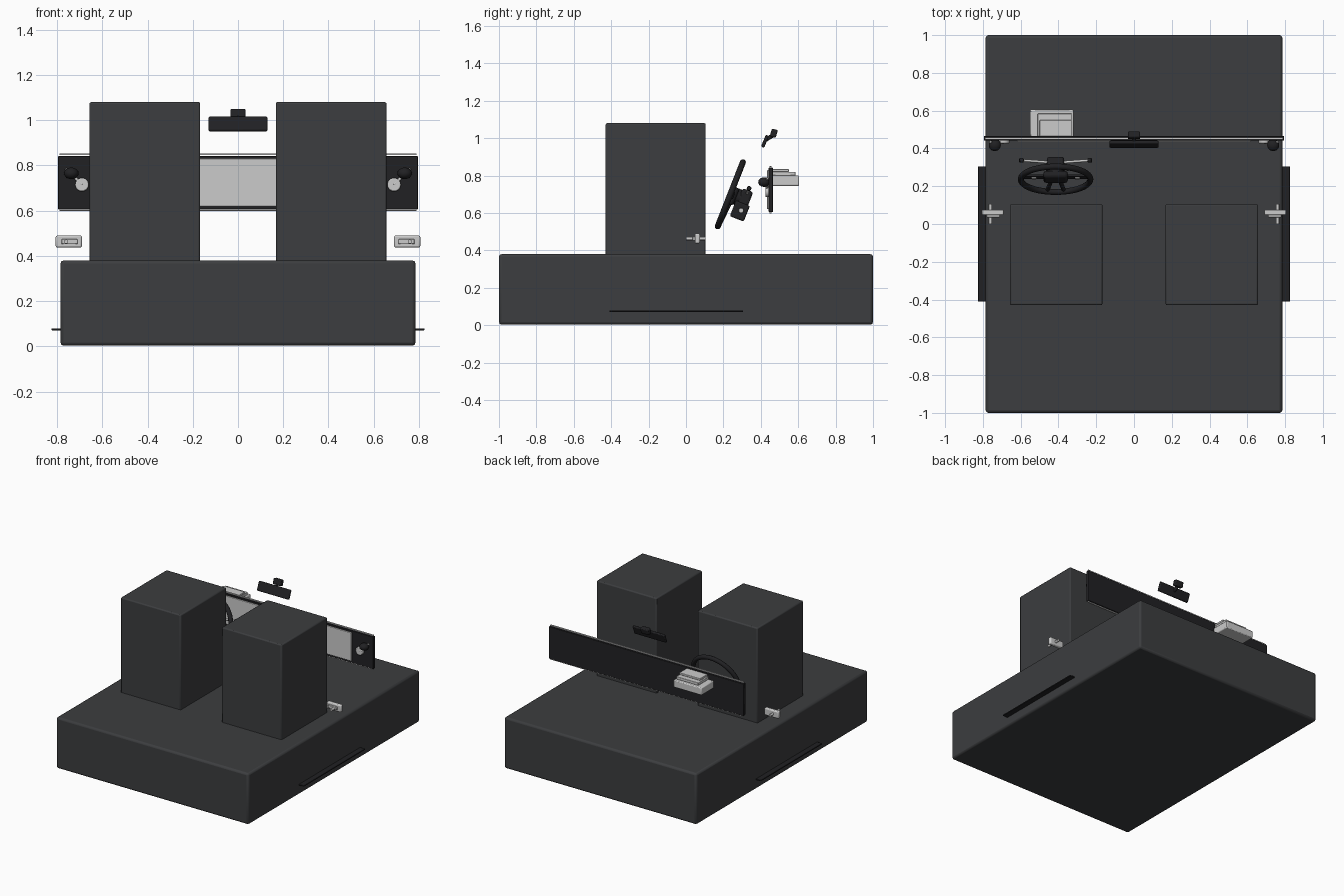
import bpy, math
from mathutils import Matrix, Vector

if "Cube" in bpy.data.objects:
    bpy.data.objects.remove(bpy.data.objects["Cube"])


def material(name, c):
    m = bpy.data.materials.new(name)
    m.diffuse_color = (*c, 1)
    m.use_nodes = True
    m.node_tree.nodes["Principled BSDF"].inputs["Base Color"].default_value = m.diffuse_color
    return m


DARK = material("charcoal", (0.045, 0.047, 0.05))
BLACK = material("black", (0.015, 0.015, 0.017))
LIGHT = material("light_grey", (0.68, 0.68, 0.68))


def finish(o, name, mat, bevel=0, frame=None):
    o.name = name
    o.data.materials.append(mat)
    if bevel:
        b = o.modifiers.new("bevel", 'BEVEL')
        b.width, b.segments = bevel, 2
    bpy.ops.object.shade_smooth_by_angle(angle=math.radians(35))
    if frame:
        o.matrix_world = frame @ o.matrix_basis
    return o


def box(name, lo, hi, mat, bevel=0, rx=0, frame=None):
    lo, hi = Vector(lo), Vector(hi)
    bpy.ops.mesh.primitive_cube_add(size=1, location=(lo + hi) / 2, rotation=(rx, 0, 0))
    o = bpy.context.object
    o.data.transform(Matrix.Diagonal((*(hi - lo), 1)))
    return finish(o, name, mat, bevel, frame)


def rod(name, a, b, r, mat, bevel=0, frame=None):
    a, b = Vector(a), Vector(b)
    d = b - a
    bpy.ops.mesh.primitive_cylinder_add(vertices=24, radius=r, depth=d.length, location=(a + b) / 2,
                                        rotation=d.to_track_quat('Z', 'Y').to_euler())
    return finish(bpy.context.object, name, mat, bevel, frame)


# floor tub and seat blocks
box("floor_block", (-.785, -1, 0.003), (.785, 1, .38), DARK, .014)
for s, n in ((-1, "left"), (1, "right")):
    box(n + "_seat", (s * .412 - .245, -.43, .36), (s * .412 + .245, .105, 1.08), DARK, .008)

# dashboard with light facing and edge trims
box("dashboard", (-.795, .442, .605), (.795, .465, .842), BLACK, .003)
box("dashboard_facing", (-.62, .434, .62), (.62, .444, .83), LIGHT, .003)
for z in (.598, .846):
    box("dashboard_trim", (-.79, .447, z), (.79, .458, z + .006), LIGHT)

# instrument housing behind the dashboard, in stacked tiers
box("housing_base", (-.55, .46, .745), (-.32, .605, .80), LIGHT, .006)
box("housing_middle", (-.51, .46, .80), (-.33, .585, .82), LIGHT, .003)
box("housing_lid", (-.50, .46, .82), (-.33, .55, .835), LIGHT, .003)

# parts on both sides: sill plates, door latches, dash knobs and vents
for s, n in ((-1, "left"), (1, "right")):
    box(n + "_sill", (s * .803 - .022, -.41, .071), (s * .803 + .022, .305, .079), BLACK, .002)
    box(n + "_latch_plate", (s * .748 - .058, .047, .437), (s * .748 + .058, .075, .49), LIGHT, .007)
    rod(n + "_latch_pin", (s * .76, 0, .463), (s * .76, .105, .463), .009, LIGHT)
    box(n + "_latch_stop", (s * .745 - .035, .035, .452), (s * .745 + .035, .05, .474), LIGHT, .003)
    rod(n + "_knob", (s * .69, .445, .715), (s * .69, .425, .715), .03, LIGHT, .005)
    rod(n + "_knob_lever", (s * .69, .43, .715), (s * .762, .435, .785), .006, LIGHT)
    bpy.ops.mesh.primitive_uv_sphere_add(segments=24, ring_count=12, radius=.032, location=(s * .737, .418, .765))
    o = finish(bpy.context.object, n + "_vent", BLACK)
    o.scale.z = .8

# steering wheel and column, in a tilted frame: local z points at the driver
F = Matrix.Translation((-.415, .237, .70)) @ Matrix.Rotation(math.radians(68.6), 4, 'X')
bpy.ops.mesh.primitive_torus_add(major_segments=48, minor_segments=12, major_radius=.184, minor_radius=.016)
finish(bpy.context.object, "wheel_rim", BLACK, 0, F)
box("wheel_hub", (-.065, -.055, -.035), (.065, .045, .005), BLACK, .015, 0, F)
for s in (-1, 1):
    box("wheel_spoke", (s * .115 - .07, -.02, -.022), (s * .115 + .07, .02, -.008), BLACK, .004, 0, F)
    box("wheel_button", (s * .115 - .013, -.01, -.009), (s * .115 + .013, .01, -.003), LIGHT, .002, 0, F)
    rod("lower_spoke", (s * .02, -.04, -.015), (s * .045, -.178, -.005), .011, BLACK, 0, F)
    rod("stalk", (s * .03, .035, -.082), (s * .18, .065, -.082), .007, LIGHT, 0, F)
    rod("stalk_tip", (s * .17, .063, -.082), (s * .192, .067, -.082), .012, BLACK, .003, F)
rod("column", (0, 0, -.01), (0, 0, -.11), .045, BLACK, .005, F)
box("column_shroud", (-.05, -.11, -.12), (.05, -.02, -.04), BLACK, .008, 0, F)
box("column_cowl", (-.045, -.03, -.11), (.045, .055, -.05), BLACK, .012, 0, F)
rod("ignition_switch", (.05, -.06, -.085), (.068, -.06, -.085), .014, LIGHT, .003, F)

# rear-view mirror and its mount
box("mirror", (-.13, .413, .949), (.13, .431, 1.017), BLACK, .006, math.radians(-22))
rod("mirror_arm", (0, .425, .99), (0, .472, 1.02), .011, BLACK)
box("mirror_mount", (-.033, .453, 1.005), (.033, .486, 1.048), BLACK, .006, math.radians(-15))
